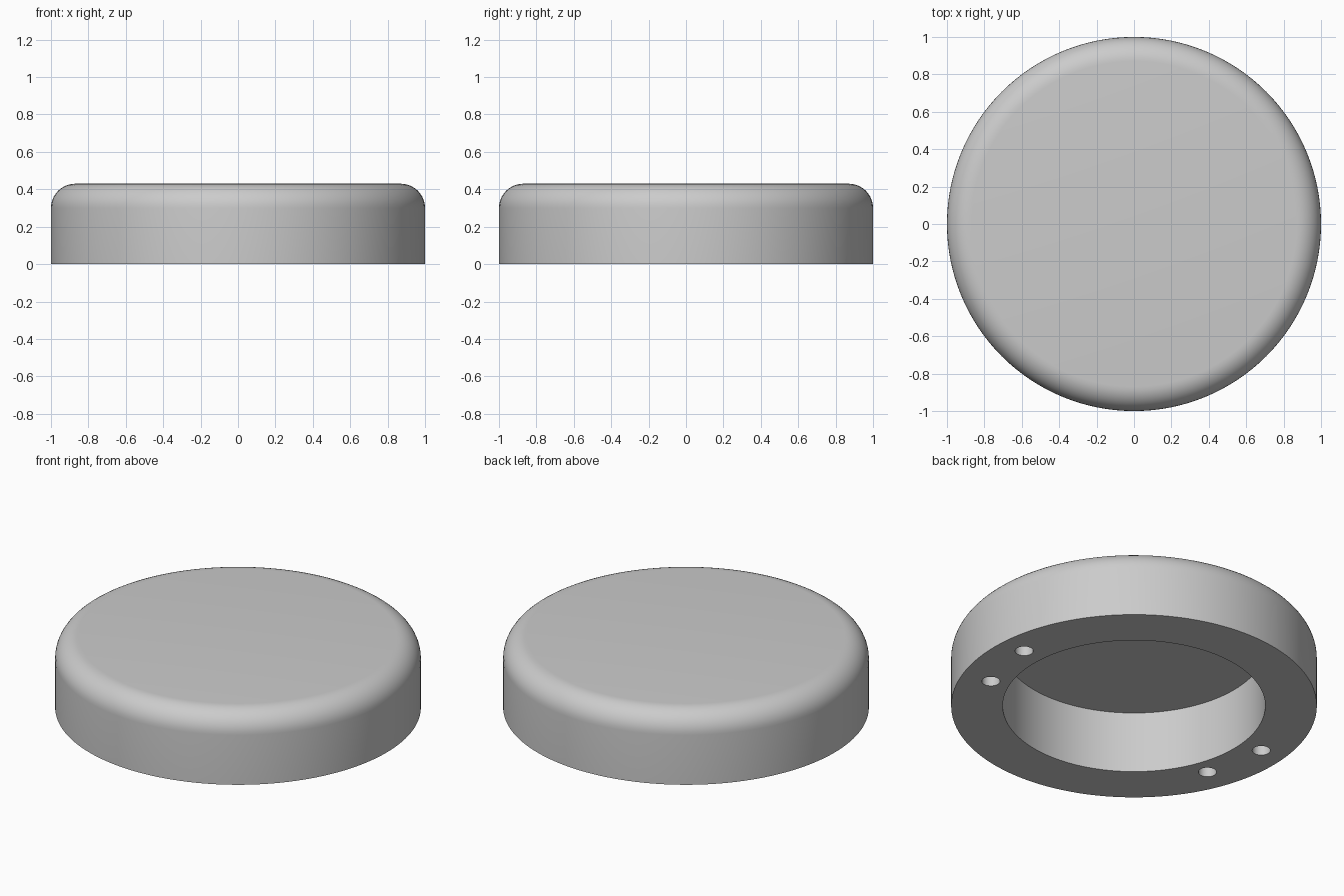
import bpy
import bmesh
from math import sin, cos, pi, radians

cube = bpy.data.objects.get("Cube")
if cube:
    bpy.data.objects.remove(cube, do_unlink=True)

SEGMENTS = 128
HEIGHT, FILLET = 0.43, 0.13
BORE_RADIUS, BORE_DEPTH = 0.718, 0.37
HOLE_RADIUS, HOLE_DEPTH = 0.05, 0.2

grey = bpy.data.materials.new("plain grey")
grey.use_nodes = True
colour = (0.6, 0.6, 0.6, 1)
grey.diffuse_color = colour
grey.node_tree.nodes["Principled BSDF"].inputs["Base Color"].default_value = colour


def add_object(name, bm):
    mesh = bpy.data.meshes.new(name)
    bm.to_mesh(mesh)
    bm.free()
    mesh.materials.append(grey)
    obj = bpy.data.objects.new(name, mesh)
    bpy.context.collection.objects.link(obj)
    return obj


# Cap body: recess ceiling, bore wall, base ring, outer wall, rounded edge, top
arc = [(1 - FILLET + FILLET * cos(a), HEIGHT - FILLET + FILLET * sin(a))
       for a in (i * pi / 20 for i in range(11))]
profile = [(0, BORE_DEPTH), (BORE_RADIUS, BORE_DEPTH), (BORE_RADIUS, 0),
           (1, 0)] + arc + [(0, HEIGHT)]
bm = bmesh.new()
verts = [bm.verts.new((r, 0, z)) for r, z in profile]
edges = [bm.edges.new(pair) for pair in zip(verts, verts[1:])]
bmesh.ops.spin(bm, geom=verts + edges, cent=(0, 0, 0), axis=(0, 0, 1),
               angle=2 * pi, steps=SEGMENTS, use_merge=True)
bmesh.ops.remove_doubles(bm, verts=bm.verts, dist=0.0001)
bmesh.ops.recalc_face_normals(bm, faces=bm.faces)
cap = add_object("round_cap", bm)

# Two pairs of blind screw holes in the base ring
bm = bmesh.new()
for side in (1, -1):
    for radius, angle in ((0.828, -21), (0.85, 5)):
        a = radians(angle)
        made = bmesh.ops.create_cone(bm, cap_ends=True, segments=32,
                                     radius1=HOLE_RADIUS, radius2=HOLE_RADIUS,
                                     depth=2 * HOLE_DEPTH)
        bmesh.ops.translate(bm, verts=made["verts"],
                            vec=(side * radius * cos(a), radius * sin(a), 0))
cutter = add_object("screw_hole_cutter", bm)
cutter.hide_render = True
cutter.hide_set(True)

cut = cap.modifiers.new("screw holes", 'BOOLEAN')
cut.operation = 'DIFFERENCE'
cut.solver = 'EXACT'
cut.object = cutter

# Apply the cut, then smooth the curved walls and keep the rims sharp
bpy.ops.object.select_all(action='DESELECT')
bpy.context.view_layer.objects.active = cap
cap.select_set(True)
bpy.ops.object.modifier_apply(modifier=cut.name)
bpy.data.objects.remove(cutter, do_unlink=True)
bpy.ops.object.shade_smooth_by_angle(angle=radians(30))
